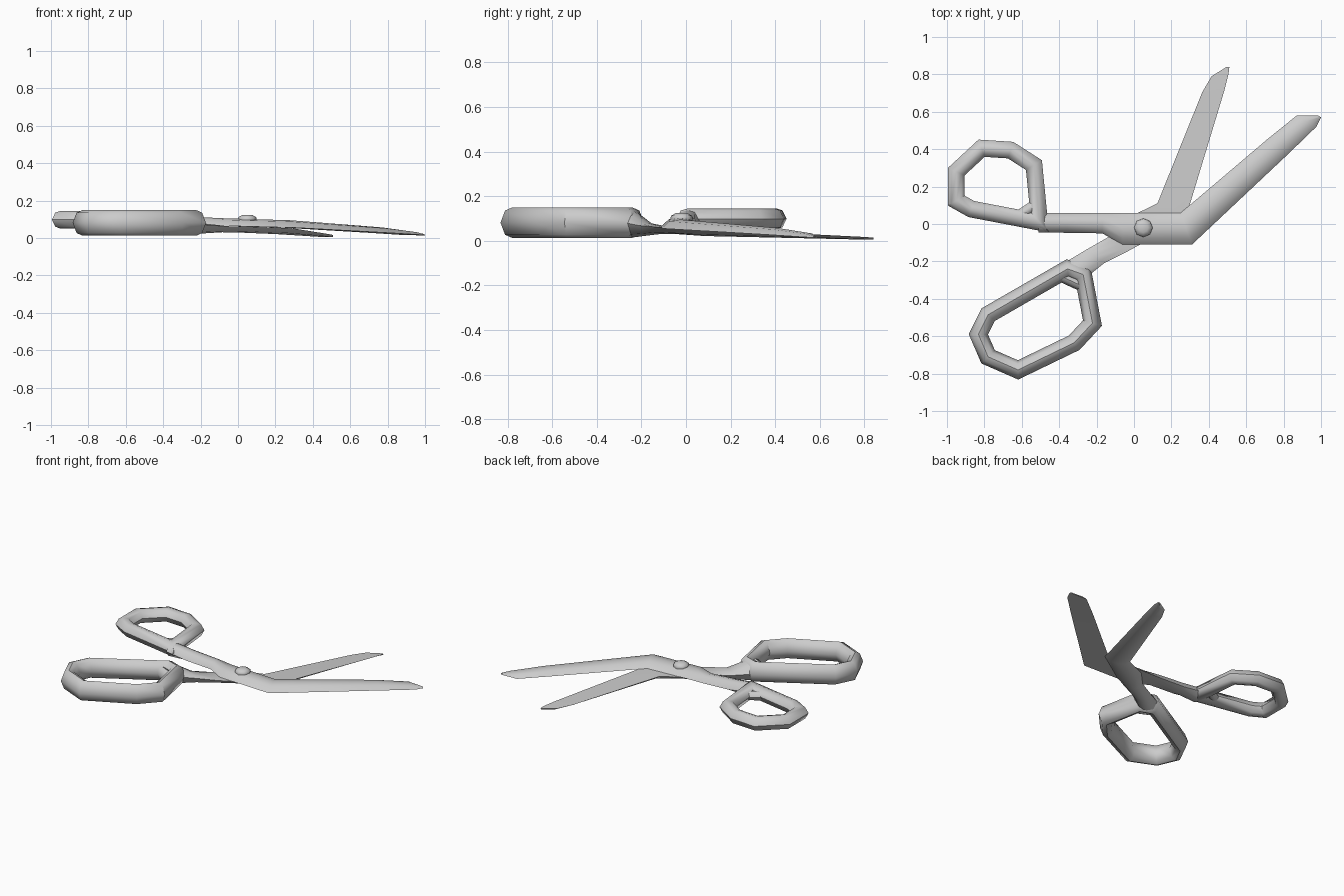
import bpy, bmesh, math
from mathutils import Vector

if "Cube" in bpy.data.objects:
    bpy.data.objects.remove(bpy.data.objects["Cube"])

steel = bpy.data.materials.new("brushed_steel")
steel.use_nodes = True
colour = (0.6, 0.6, 0.6, 1)
steel.diffuse_color = colour
steel.node_tree.nodes["Principled BSDF"].inputs["Base Color"].default_value = colour


def finish(name, bm, angle=50):
    bmesh.ops.remove_doubles(bm, verts=bm.verts, dist=0.0005)
    bmesh.ops.recalc_face_normals(bm, faces=bm.faces)
    mesh = bpy.data.meshes.new(name)
    bm.to_mesh(mesh)
    bm.free()
    mesh.materials.append(steel)
    ob = bpy.data.objects.new(name, mesh)
    bpy.context.collection.objects.link(ob)
    bpy.ops.object.select_all(action='DESELECT')
    ob.select_set(True)
    bpy.context.view_layer.objects.active = ob
    bpy.ops.object.shade_smooth_by_angle(angle=math.radians(angle))
    return ob


def skin(name, loops, closed, angle=50):
    """Join equal rings of points into a surface, closed on itself or capped."""
    bm = bmesh.new()
    rings = [[bm.verts.new(p) for p in loop] for loop in loops]
    n = len(rings[0])
    for i in range(len(rings) if closed else len(rings) - 1):
        a, b = rings[i], rings[(i + 1) % len(rings)]
        for k in range(n):
            bm.faces.new((a[k], a[(k + 1) % n], b[(k + 1) % n], b[k]))
    if not closed:
        bm.faces.new(rings[0])
        bm.faces.new(rings[-1])
    return finish(name, bm, angle)


# Eight-sided cross-section: (across, up), both from -1 to 1
SECTION = [(-1, 0), (-.6, .8), (0, 1), (.6, .8), (1, 0), (.6, -.8), (0, -1), (-.6, -.8)]


def tube(name, path, width, height, z, closed=True):
    """Mitred tube following a flat path."""
    pts = [Vector(p) for p in path]
    n = len(pts)
    loops = []
    for i, p in enumerate(pts):
        d0 = (p - pts[i - 1]) if closed or i > 0 else (pts[1] - p)
        d1 = (pts[(i + 1) % n] - p) if closed or i < n - 1 else d0
        d0, d1 = d0.normalized(), d1.normalized()
        side = Vector((d0.y + d1.y, -d0.x - d1.x)).normalized()
        mitre = width / max(0.6, side.dot(Vector((d0.y, -d0.x))))
        loops.append([(p.x + side.x * mitre * s, p.y + side.y * mitre * s, z + height * t)
                      for s, t in SECTION])
    return skin(name, loops, closed)


def blade(name, stations):
    """Each station: left edge, right edge, edge height, rise above, drop below."""
    loops = []
    for left, right, z, up, down in stations:
        l, r = Vector(left), Vector(right)
        loop = []
        for s, t in SECTION:
            p = l.lerp(r, (s + 1) / 2)
            loop.append((p.x, p.y, z + t * (up if t > 0 else down)))
        loops.append(loop)
    return skin(name, loops, False)


# Upper half: small finger ring, then shank and angled blade with a flat underside
tube("small_finger_ring",
     [(-.95, .125), (-.95, .28), (-.815, .405), (-.66, .395),
      (-.535, .315), (-.505, .01), (-.87, .08)], .045, .047, .098)
tube("small_ring_web", [(-.53, .1), (-.62, .04)], .03, .03, .095, closed=False)
blade("upper_blade", [
    ((-.51, .06), (-.51, -.045), .095, .045, .045),
    ((-.36, .06), (-.36, -.047), .075, .05, .01),
    ((-.17, .06), (-.17, -.05), .067, .043, 0),
    ((-.06, .06), (-.06, -.11), .065, .04, 0),
    ((.25, .06), (.31, -.11), .055, .04, 0),
    ((.715, .455), (.82, .37), .027, .03, 0),
    ((.87, .58), (.975, .52), .017, .018, 0),
    ((.985, .58), (1, .57), .014, .008, 0)])

# Lower half: large finger ring, then shank and angled blade with a flat top
tube("large_finger_ring",
     [(-.832, -.59), (-.78, -.485), (-.355, -.24), (-.272, -.27),
      (-.222, -.53), (-.32, -.635), (-.62, -.78), (-.78, -.71)], .047, .068, .081)
tube("large_ring_web", [(-.4, -.275), (-.28, -.33)], .03, .045, .078, closed=False)
blade("lower_blade", [
    ((-.36, -.2), (-.235, -.27), .08, .055, .065),
    ((-.26, -.14), (-.16, -.21), .068, .012, .045),
    ((-.12, -.06), (-.05, -.155), .063, 0, .032),
    ((-.03, .035), (.06, -.095), .061, 0, .032),
    ((.125, .11), (.285, .06), .053, 0, .032),
    ((.365, .705), (.485, .72), .021, 0, .014),
    ((.415, .79), (.505, .8), .017, 0, .012),
    ((.495, .84), (.51, .84), .014, 0, .009)])

# Pivot screw with a domed octagonal head
octagon = [(math.cos(k * math.pi / 4), math.sin(k * math.pi / 4)) for k in range(8)]
skin("pivot_screw",
     [[(.05 + r * c, -.02 + r * s, z) for c, s in octagon]
      for r, z in ((.04, .05), (.05, .1), (.047, .112), (.025, .124))], False)
